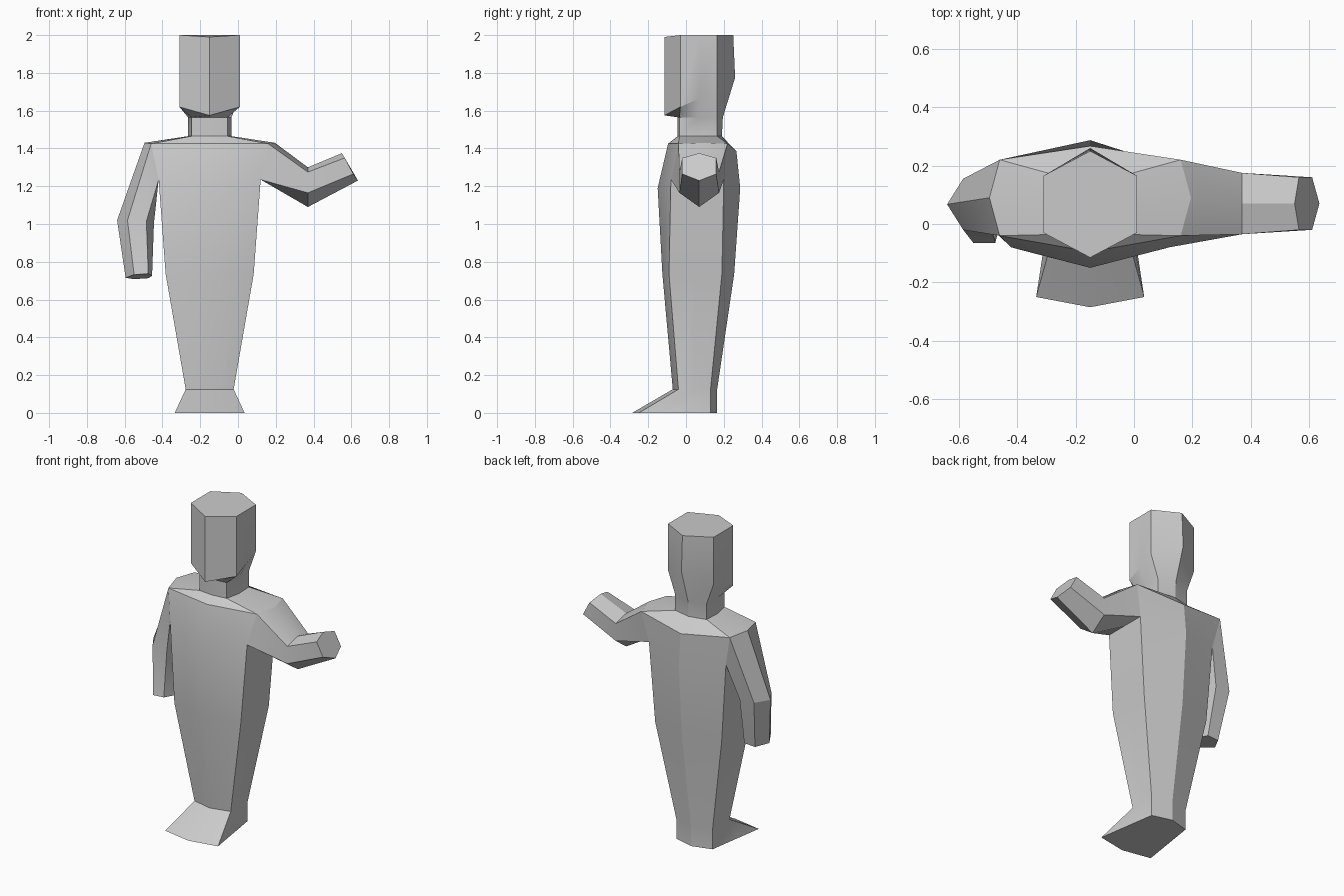
import bpy, bmesh
from math import radians

if "Cube" in bpy.data.objects:
    bpy.data.objects.remove(bpy.data.objects["Cube"])

CX = -0.15  # centre line of the body


def ring(front, side_f, side_b, back, mid=None):
    """Eight points from (y,z) front/back and (half width,y,z) sides."""
    mid = mid or tuple((a + b) / 2 for a, b in zip(side_f, side_b))
    half = [side_f, mid, side_b]
    right = [(CX + w, y, z) for w, y, z in half]
    left = [(CX - w, y, z) for w, y, z in reversed(half)]
    return [(CX, *front)] + right + [(CX, *back)] + left


def loft(name, rings, cap_start=True, cap_end=True, skip=()):
    bm = bmesh.new()
    vs = [[bm.verts.new(p) for p in r] for r in rings]
    n = len(vs[0])
    for i in range(len(vs) - 1):
        for j in range(n):
            if (i, j) in skip:
                continue
            k = (j + 1) % n
            bm.faces.new((vs[i][j], vs[i][k], vs[i + 1][k], vs[i + 1][j]))
    if cap_start:
        bm.faces.new(vs[0][::-1])
    if cap_end:
        bm.faces.new(vs[-1])
    bmesh.ops.recalc_face_normals(bm, faces=bm.faces[:])
    me = bpy.data.meshes.new(name)
    bm.to_mesh(me)
    bm.free()
    ob = bpy.data.objects.new(name, me)
    bpy.context.collection.objects.link(ob)
    bpy.ops.object.select_all(action='DESELECT')
    ob.select_set(True)
    bpy.context.view_layer.objects.active = ob
    bpy.ops.object.shade_smooth_by_angle(angle=radians(25))
    return ob


# robe-like body from foot to neck base, sides left open for the arms
chest = ring((-0.15, 1.19), (0.27, -0.08, 1.235), (0.27, 0.20, 1.235), (0.287, 1.19))
shoulder = ring((-0.095, 1.425), (0.31, -0.04, 1.425), (0.31, 0.22, 1.425),
                (0.267, 1.385), (0.345, 0.09, 1.43))
neck = ring((-0.045, 1.465), (0.095, -0.035, 1.465), (0.11, 0.165, 1.465),
            (0.19, 1.465), (0.115, 0.06, 1.465))
body = [
    ring((-0.285, 0), (0.185, -0.25, 0), (0.127, 0.13, 0), (0.165, 0)),
    ring((-0.07, 0.125), (0.127, -0.04, 0.125), (0.127, 0.13, 0.125), (0.165, 0.125)),
    ring((-0.125, 0.735), (0.233, -0.09, 0.735), (0.233, 0.19, 0.735), (0.255, 0.735)),
    chest, shoulder, neck,
]
loft("body", body, cap_end=False, skip={(3, 1), (3, 2), (3, 5), (3, 6)})

# neck and head
loft("head", [
    neck,
    ring((-0.045, 1.565), (0.095, -0.035, 1.565), (0.11, 0.165, 1.565),
         (0.195, 1.565), (0.115, 0.06, 1.565)),
    ring((-0.115, 1.575), (0.16, -0.03, 1.62), (0.16, 0.165, 1.705), (0.26, 1.775)),
    ring((-0.115, 1.99), (0.16, -0.03, 2.0), (0.16, 0.165, 2.0), (0.25, 2.0)),
], cap_start=False)


def socket(f, m, b):
    """Hexagonal arm opening: top, front upper, front lower, bottom, back lower, back upper."""
    return [shoulder[m], shoulder[f], chest[f], chest[m], chest[b], shoulder[b]]


def hexagon(top, upper, lower, bottom, y0, y1):
    """Arm section from (x,z) corners; y0 and y1 are the front and back."""
    ym = (y0 + y1) / 2
    pt = lambda c, y: (c[0], y, c[1])
    return [pt(top, ym), pt(upper, y0), pt(lower, y0),
            pt(bottom, ym), pt(lower, y1), pt(upper, y1)]


# raised arm
loft("raised_arm", [
    socket(1, 2, 3),
    hexagon((0.37, 1.30), (0.37, 1.275), (0.37, 1.165), (0.37, 1.09), -0.035, 0.175),
    hexagon((0.55, 1.375), (0.565, 1.35), (0.61, 1.265), (0.635, 1.23), -0.02, 0.16),
], cap_start=False)

# hanging arm, the hand tilted slightly forward
hand = hexagon((-0.595, 0.715), (-0.55, 0.72), (-0.475, 0.725), (-0.455, 0.725), -0.065, 0.095)
hand = [(x, y, z - (y - 0.015) * 0.15) for x, y, z in hand]
loft("hanging_arm", [
    socket(7, 6, 5),
    hexagon((-0.64, 1.02), (-0.585, 1.02), (-0.485, 1.015), (-0.445, 1.005), -0.02, 0.155),
    hand,
], cap_start=False)
